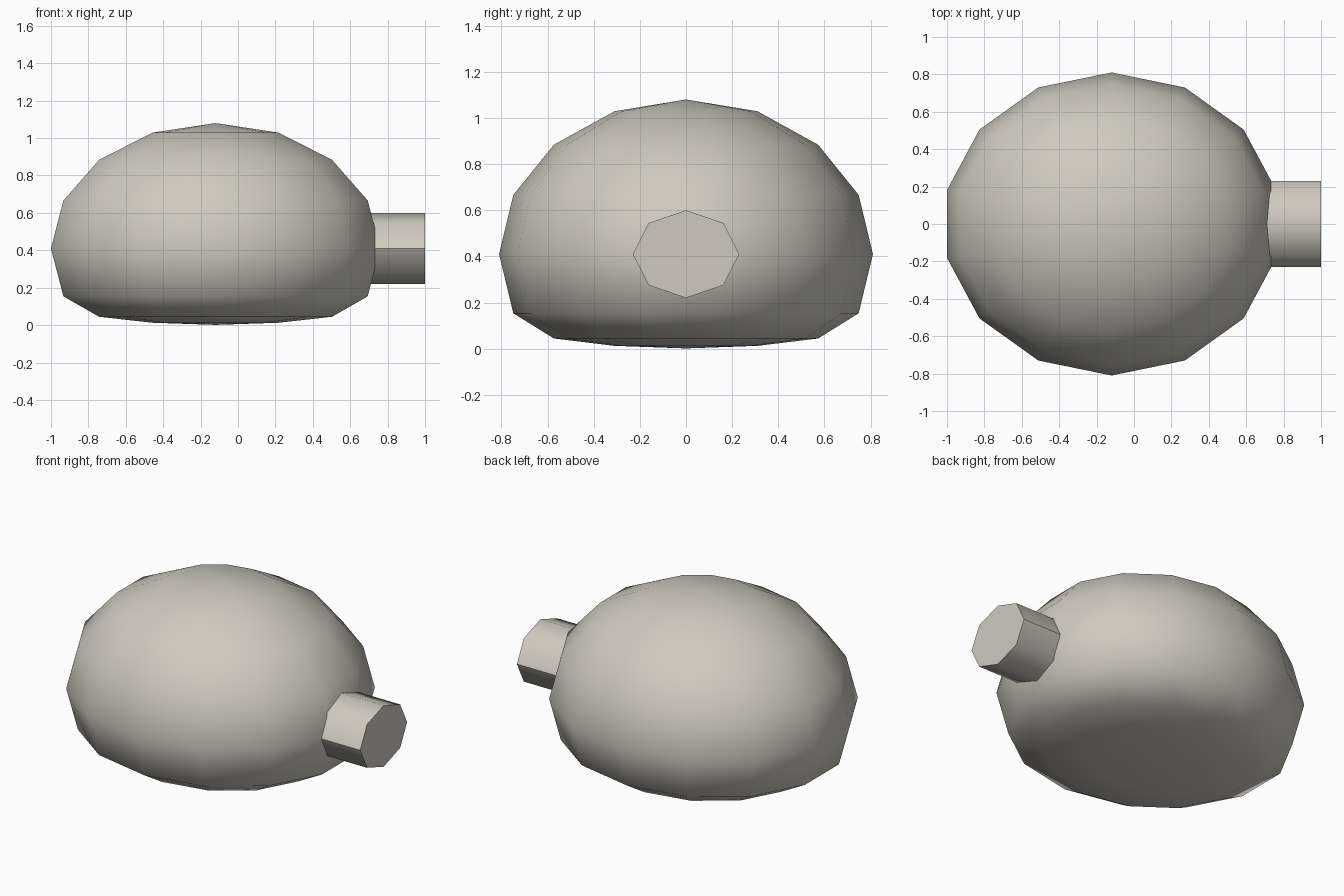
import bpy
import math

if "Cube" in bpy.data.objects:
    bpy.data.objects.remove(bpy.data.objects["Cube"], do_unlink=True)

CENTRE_X, CENTRE_Z = -0.12, 0.41

stone = bpy.data.materials.new("warm_grey")
stone.use_nodes = True
colour = (0.62, 0.59, 0.51, 1)
stone.diffuse_color = colour
stone.node_tree.nodes["Principled BSDF"].inputs["Base Color"].default_value = colour


def finish(name, angle):
    obj = bpy.context.object
    obj.name = name
    obj.data.materials.append(stone)
    bpy.ops.object.transform_apply(location=False, rotation=True, scale=True)
    bpy.ops.object.shade_smooth_by_angle(angle=math.radians(angle))
    return obj


# Rounded body, squashed nearly flat underneath
bpy.ops.mesh.primitive_uv_sphere_add(segments=14, ring_count=8, radius=1,
                                     location=(CENTRE_X, 0, CENTRE_Z))
body = bpy.context.object
floor, squash = -0.5, 0.22
for v in body.data.vertices:
    if v.co.z < floor:
        v.co.z = floor + (v.co.z - floor) * squash
body.scale = (0.903, 0.81, 0.67)
finish("body", 80)

# Eight-sided stub on the left side
start, end = 0.4, 1.0
bpy.ops.mesh.primitive_cylinder_add(vertices=8, radius=1, depth=end - start,
                                    location=((start + end) / 2, 0, CENTRE_Z),
                                    rotation=(0, math.pi / 2, 0))
bpy.context.object.scale = (0.19, 0.23, 1)
finish("side_stub", 50)
